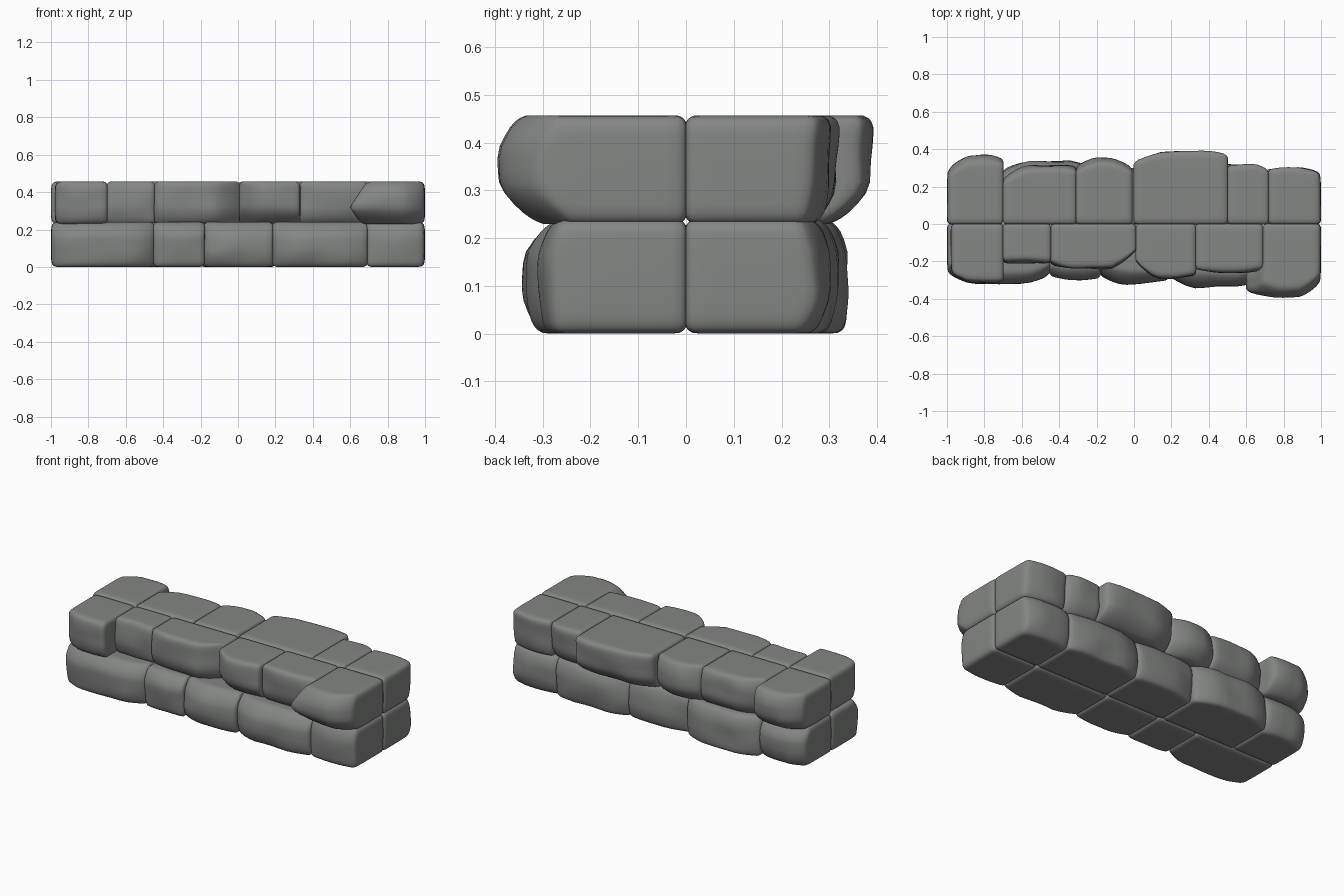
import bpy, bmesh, math
from mathutils import Vector, noise

if "Cube" in bpy.data.objects:
    bpy.data.objects.remove(bpy.data.objects["Cube"])

grey = bpy.data.materials.new("stone grey")
grey.diffuse_color = (0.23, 0.24, 0.23, 1)
grey.use_nodes = True
grey.node_tree.nodes["Principled BSDF"].inputs["Base Color"].default_value = grey.diffuse_color
LAP = 0.003  # neighbouring stones run into each other by this much


def ramp(t, start):
    t = max(0.0, (t - start) / (1 - start))
    return t * (0.5 + 0.5 * t)


def stone(name, side, z0, z1, spec, seed, flare=0.0):
    """Rounded block from the wall's middle plane outwards.
    spec: x0, x1, depth, then how far the face falls back at left, right, top, bottom."""
    x0, x1, depth, dl, dr, dt, db = spec
    # lap over the neighbours, but keep the outside of the wall true
    x0 -= LAP if x0 > -0.9 else 0
    x1 += LAP if x1 < 0.9 else 0
    y0 = -LAP
    bm = bmesh.new()
    bmesh.ops.create_cube(bm, size=2)
    bmesh.ops.subdivide_edges(bm, edges=bm.edges[:], cuts=13, use_grid_fill=True)
    half = Vector(((x1 - x0) / 2, (depth - y0) / 2, (z1 - z0) / 2))
    mid = Vector(((x0 + x1) / 2, (depth + y0) / 2, (z0 + z1) / 2))
    r = 0.026
    side_start = max(0.3, 1 - 0.14 / half.x)
    for v in bm.verts:
        # rounded box, samples gathered towards the edges
        p = Vector([math.sin(c * math.pi / 2) * h for c, h in zip(v.co, half)])
        core = Vector([max(-h + r, min(h - r, c)) for c, h in zip(p, half)])
        d = p - core
        if d.length > 1e-6:
            p = core + d.normalized() * r
        u, w = p.x / half.x, p.z / half.z
        q = p + mid
        out = q.y / depth
        # sloping shoulders on the outer face
        fall = (dl * ramp(-u, side_start) + dr * ramp(u, side_start)
                + dt * ramp(w, 0.35) + db * ramp(-w, 0.3))
        # shallow hewn dents
        n = noise.noise(Vector((q.x * 6 + seed * 7.3, seed * 3.1, q.z * 8)))
        q.y -= (fall + 0.012 * (n + 0.3)) * max(0, out) ** 2
        # the wall's ends draw in slightly at the corners
        if abs(q.x) > 0.9:
            q.x -= math.copysign(0.012, q.x) * (abs(w) ** 4 + max(0, out) ** 6) / 2
        # sideways bulge of the large corner stone
        if flare and u < 0:
            reach = min(1, max(0, (out - 0.56) / 0.14))
            q.x += flare * u * reach * max(0, 1 - 0.85 * abs(w + 0.2))
        v.co = (q.x, q.y * side, q.z)
    bmesh.ops.recalc_face_normals(bm, faces=bm.faces[:])
    for f in bm.faces:
        f.smooth = True
    me = bpy.data.meshes.new(name)
    bm.to_mesh(me)
    bm.free()
    me.materials.append(grey)
    ob = bpy.data.objects.new(name, me)
    bpy.context.collection.objects.link(ob)


# x0, x1, depth, fall left, right, top, bottom
lower_front = [
    (-1.0, -0.45, 0.325, 0.06, 0.06, 0.05, 0.02),
    (-0.45, -0.18, 0.30, 0.02, 0.01, 0.05, 0.02),
    (-0.18, 0.185, 0.325, 0.05, 0.02, 0.06, 0.03),
    (0.185, 0.69, 0.34, 0.06, 0.03, 0.06, 0.03),
    (0.69, 1.0, 0.31, 0.02, 0.02, 0.03, 0.01),
]
lower_back = [
    (-1.0, -0.70, 0.315, 0.05, 0.02, 0.06, 0.04),
    (-0.70, -0.20, 0.34, 0.05, 0.06, 0.03, 0.01),
    (-0.20, 0.20, 0.30, 0.03, 0.02, 0.03, 0.02),
    (0.20, 0.69, 0.32, 0.04, 0.03, 0.03, 0.02),
    (0.69, 1.0, 0.305, 0.02, 0.03, 0.03, 0.03),
]
upper_front = [
    (-0.98, -0.70, 0.315, 0.04, 0.0, 0.01, 0.03),
    (-0.70, -0.445, 0.21, 0.0, 0.0, 0.01, 0.02),
    (-0.445, 0.01, 0.245, 0.03, 0.10, 0.01, 0.04),
    (0.01, 0.33, 0.29, 0.09, 0.01, 0.0, 0.08),
    (0.33, 0.69, 0.265, 0.01, 0.01, 0.01, 0.05),
    (0.69, 1.0, 0.391, 0.03, 0.08, 0.04, 0.08),
]
upper_back = [
    (-1.0, -0.70, 0.37, 0.08, 0.02, 0.03, 0.07),
    (-0.70, -0.31, 0.32, 0.08, 0.01, 0.02, 0.05),
    (-0.31, -0.01, 0.355, 0.05, 0.05, 0.02, 0.06),
    (0.0, 0.50, 0.39, 0.06, 0.02, 0.0, 0.08),
    (0.50, 0.72, 0.32, 0.0, 0.03, 0.0, 0.05),
    (0.72, 1.0, 0.30, 0.01, 0.02, 0.0, 0.02),
]

# two courses, each a front and a back row
seed = 0
for row, specs, side, z0, z1 in (
    ("lower_front_stone", lower_front, -1, 0.0, 0.240),
    ("lower_back_stone", lower_back, 1, 0.0, 0.240),
    ("upper_front_stone", upper_front, -1, 0.229, 0.457),
    ("upper_back_stone", upper_back, 1, 0.229, 0.457),
):
    for i, spec in enumerate(specs):
        seed += 1
        corner = row == "upper_front_stone" and i == 5
        stone(f"{row}_{i + 1}", side, z0, z1, spec, seed, 0.09 if corner else 0.0)
